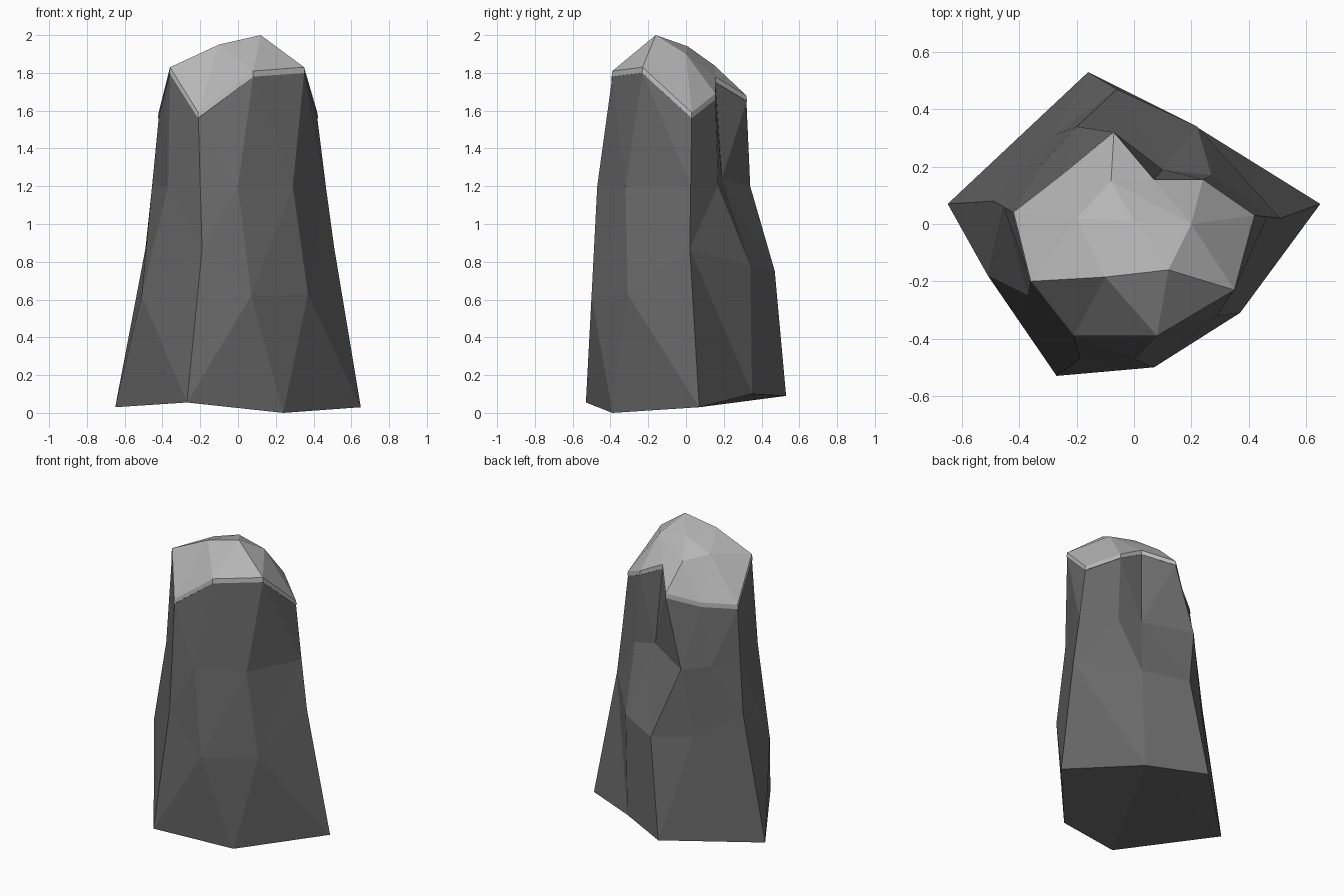
import bpy
import bmesh
from mathutils import Vector

cube = bpy.data.objects.get("Cube")
if cube:
    bpy.data.objects.remove(cube, do_unlink=True)


def make_material(name, value):
    mat = bpy.data.materials.new(name)
    mat.use_nodes = True
    color = (value, value, value, 1)
    mat.diffuse_color = color
    mat.node_tree.nodes["Principled BSDF"].inputs["Base Color"].default_value = color
    return mat


def stitch(bm, lower, upper):
    """Join two closed outlines with triangles, always taking the shorter diagonal."""
    i = j = 0
    n, m = len(lower), len(upper)
    while i < n or j < m:
        a, b = lower[i % n], upper[j % m]
        next_a, next_b = lower[(i + 1) % n], upper[(j + 1) % m]
        lower_step = (next_a.co - b.co).xy.length
        upper_step = (a.co - next_b.co).xy.length
        if j == m or (i < n and lower_step < upper_step):
            bm.faces.new((a, next_a, b))
            i += 1
        else:
            bm.faces.new((a, next_b, b))
            j += 1


def loft(name, outlines, material, peak=None, floor=False):
    """Build a faceted shell through stacked outlines, each starting on the -x side."""
    bm = bmesh.new()
    rings = [[bm.verts.new(p) for p in outline] for outline in outlines]
    for lower, upper in zip(rings, rings[1:]):
        stitch(bm, lower, upper)
    if floor:
        bm.faces.new(rings[0])
    if peak:
        tip, top = bm.verts.new(peak), rings[-1]
        for k, v in enumerate(top):
            bm.faces.new((v, top[(k + 1) % len(top)], tip))
    bmesh.ops.triangulate(bm, faces=[f for f in bm.faces if len(f.verts) > 4])
    bmesh.ops.recalc_face_normals(bm, faces=bm.faces)
    # An open shell is turned so that its normals leave the vertical axis
    if sum(f.normal.dot(Vector((*f.calc_center_median().xy, 0))) for f in bm.faces) < 0:
        bmesh.ops.reverse_faces(bm, faces=bm.faces)
    mesh = bpy.data.meshes.new(name)
    bm.to_mesh(mesh)
    bm.free()
    mesh.materials.append(material)
    obj = bpy.data.objects.new(name, mesh)
    bpy.context.collection.objects.link(obj)
    return obj


dark_stone = make_material("dark stone", 0.14)
pale_stone = make_material("pale stone", 0.47)

# Cross-sections of the column, from the ground up
foot = [(-.65, .07, .03), (-.27, -.53, .055), (.24, -.39, 0),
        (.65, .07, .03), (.2, .35, .1), (-.16, .53, .09)]
waist = [(-.49, .08, .87), (-.51, -.18, .62), (-.19, -.47, .87),
         (.07, -.5, .62), (.37, -.31, .63), (.51, .02, .87),
         (.22, .34, .78), (-.06, .47, .75), (-.28, .31, .75)]
shoulder = [(-.455, .06, 1.2), (-.37, -.25, 1.2), (-.2, -.43, 1.2),
            (0, -.47, 1.2), (.29, -.32, 1.2), (.465, .025, 1.2),
            (.27, .17, 1.2), (.1, .19, 1.24), (-.2, .34, 1.2), (-.33, .2, 1.2)]
rim = [(-.42, .04, 1.56), (-.36, -.2, 1.8), (-.21, -.39, 1.56),
       (.08, -.39, 1.78), (.35, -.23, 1.8), (.42, .03, 1.56),
       (.24, .155, 1.66), (.07, .155, 1.75), (-.07, .32, 1.65), (-.24, .18, 1.58)]
loft("rock_column", [foot, waist, shoulder, rim], dark_stone, floor=True)

# Pale cap: a thin lip around the rim, then the faceted crown
lip_bottom = [(x * 1.01, y * 1.01, z) for x, y, z in rim]
lip_top = [(x, y, z + .03) for x, y, z in rim]
crown = [(-.2, .02, 1.87), (-.1, -.185, 1.95), (.12, -.16, 2),
         (.2, 0, 1.9), (-.08, .15, 1.84)]
loft("rock_cap", [rim, lip_bottom, lip_top, crown], pale_stone, peak=(0, .01, 1.94))
